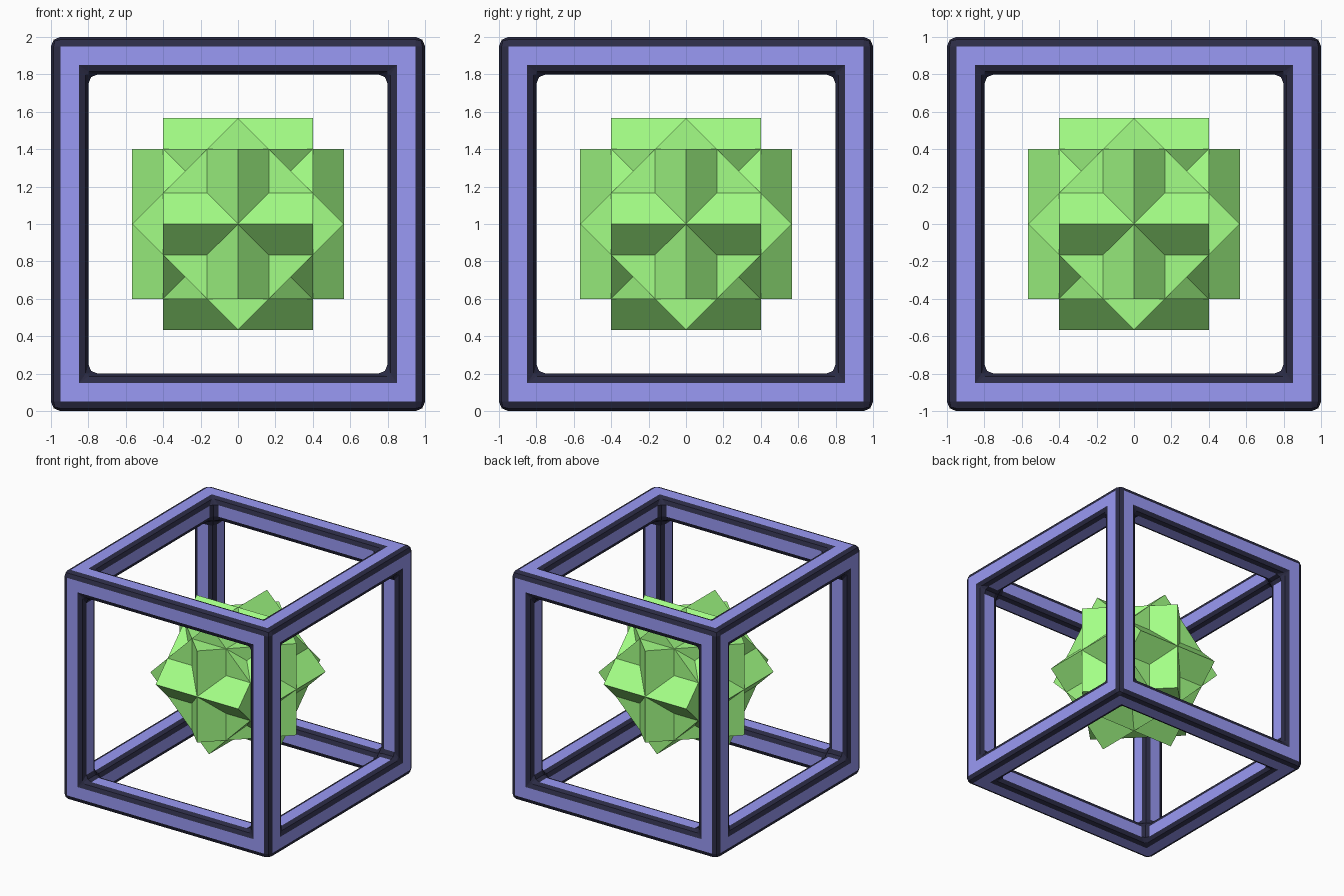
import bpy, bmesh
from math import radians
from mathutils import Matrix

if "Cube" in bpy.data.objects:
    bpy.data.objects.remove(bpy.data.objects["Cube"])


def material(name, color):
    mat = bpy.data.materials.new(name)
    mat.diffuse_color = (*color, 1)
    mat.use_nodes = True
    mat.node_tree.nodes["Principled BSDF"].inputs["Base Color"].default_value = mat.diffuse_color
    return mat


def add_object(name, bm, mats):
    bmesh.ops.recalc_face_normals(bm, faces=bm.faces)
    mesh = bpy.data.meshes.new(name)
    bm.to_mesh(mesh)
    bm.free()
    for mat in mats:
        mesh.materials.append(mat)
    obj = bpy.data.objects.new(name, mesh)
    obj.location.z = 1
    bpy.context.collection.objects.link(obj)
    return obj


blue = material("frame_blue", (0.32, 0.32, 0.91))
dark = material("edge_dark", (0.025, 0.025, 0.06))
green = material("crystal_green", (0.37, 1.0, 0.24))

# Open cube frame: every side is inset, pushed in and opened
bm = bmesh.new()
bmesh.ops.create_cube(bm, size=2)
sides = list(bm.faces)
bmesh.ops.inset_individual(bm, faces=sides, thickness=0.2, use_even_offset=True)
for side in sides:
    normal = side.normal.copy()
    inner = bmesh.ops.extrude_discrete_faces(bm, faces=[side])["faces"]
    bmesh.ops.translate(bm, verts=inner[0].verts, vec=normal * -0.2)
    bmesh.ops.delete(bm, geom=inner, context='FACES')
bmesh.ops.remove_doubles(bm, verts=bm.verts, dist=0.001)
frame = add_object("cube_frame", bm, [blue, dark])

# Dark rounded edges on the bars
bevel = frame.modifiers.new("rounded_edges", 'BEVEL')
bevel.width = 0.05
bevel.segments = 2
bevel.limit_method = 'ANGLE'
bevel.angle_limit = radians(30)
bevel.material = 1

# Crystal: three cubes, each turned 45 degrees about one axis
for axis in "XYZ":
    bm = bmesh.new()
    bmesh.ops.create_cube(bm, size=0.8, matrix=Matrix.Rotation(radians(45), 4, axis))
    add_object("crystal_cube_" + axis.lower(), bm, [green])
